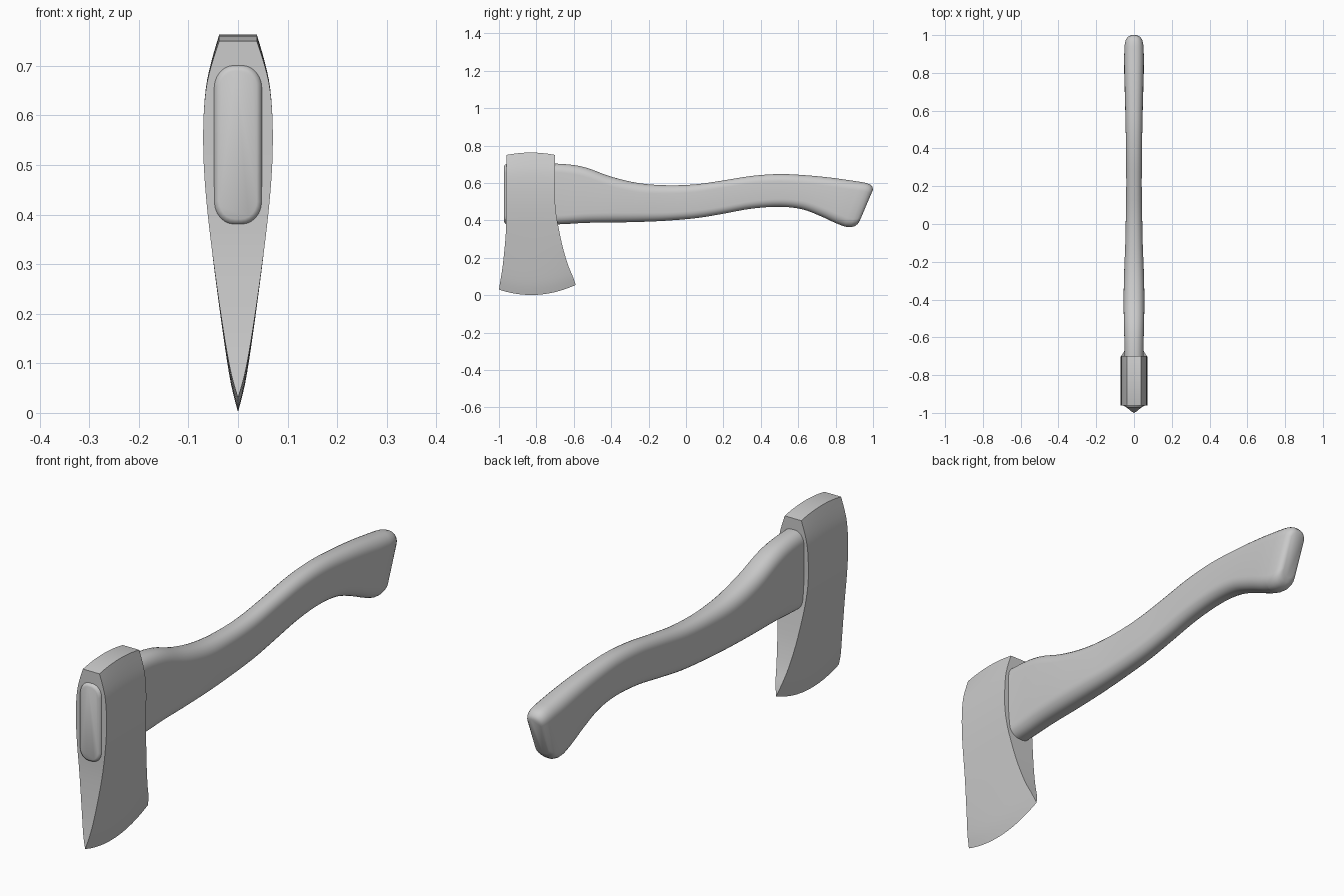
import bpy, bmesh, math

if "Cube" in bpy.data.objects:
    bpy.data.objects.remove(bpy.data.objects["Cube"])


def spline(keys, steps):
    """Catmull-Rom resampling of rows of numbers."""
    out = []
    for i in range(len(keys) - 1):
        p0, p1 = keys[max(i - 1, 0)], keys[i]
        p2, p3 = keys[i + 1], keys[min(i + 2, len(keys) - 1)]
        for k in range(steps):
            t = k / steps
            out.append([0.5 * (2 * b + (c - a) * t + (2 * a - 5 * b + 4 * c - d) * t * t
                               + (3 * b - a - 3 * c + d) * t ** 3)
                        for a, b, c, d in zip(p0, p1, p2, p3)])
    out.append(list(keys[-1]))
    return out


def loft(name, rings, angle):
    """Skin closed rings of equal length and cap both ends."""
    bm = bmesh.new()
    rows = [[bm.verts.new(p) for p in ring] for ring in rings]
    n = len(rows[0])
    for a, b in zip(rows, rows[1:]):
        for i in range(n):
            j = (i + 1) % n
            bm.faces.new((a[i], a[j], b[j], b[i]))
    if name == "handle":
        bm.faces.new(rows[0])
        bm.faces.new(rows[-1])
    else:
        # strip across the poll; the cutting edge closes by welding
        top = rows[0]
        for i in range(n // 2 - 1):
            bm.faces.new((top[i], top[i + 1], top[n - 2 - i], top[n - 1 - i]))
    bmesh.ops.remove_doubles(bm, verts=bm.verts, dist=1e-5)
    bmesh.ops.recalc_face_normals(bm, faces=bm.faces)
    mesh = bpy.data.meshes.new(name)
    bm.to_mesh(mesh)
    bm.free()
    ob = bpy.data.objects.new(name, mesh)
    bpy.context.collection.objects.link(ob)
    bpy.ops.object.select_all(action='DESELECT')
    ob.select_set(True)
    bpy.context.view_layer.objects.active = ob
    bpy.ops.object.shade_smooth_by_angle(angle=math.radians(angle))
    return ob


# Axe head rows: front y, front z, back y, back z, arc height, half width
head_keys = [
    (-0.96, 0.75, -0.70, 0.75, 0.013, 0.038),
    (-0.96, 0.70, -0.70, 0.70, 0.008, 0.054),
    (-0.96, 0.65, -0.70, 0.65, 0.004, 0.065),
    (-0.96, 0.58, -0.70, 0.58, 0.0, 0.07),
    (-0.96, 0.50, -0.70, 0.50, 0.0, 0.069),
    (-0.961, 0.42, -0.692, 0.42, 0.0, 0.063),
    (-0.963, 0.34, -0.677, 0.34, 0.0, 0.054),
    (-0.970, 0.25, -0.657, 0.25, -0.005, 0.042),
    (-0.981, 0.15, -0.630, 0.16, -0.018, 0.027),
    (-0.992, 0.08, -0.605, 0.10, -0.032, 0.014),
    (-1.0, 0.03, -0.59, 0.055, -0.04, 0.0),
]
COLS = 12
head_rings = []
for yf, zf, yb, zb, arc, w in spline(head_keys, 3):
    side = []
    for c in range(COLS + 1):
        s = c / COLS
        side.append((yf + (yb - yf) * s, zf + (zb - zf) * s + arc * 4 * s * (1 - s)))
    head_rings.append([(w, y, z) for y, z in side] + [(-w, y, z) for y, z in reversed(side)])
loft("axe_head", head_rings, 30)


def handle_ring(yt, zt, yb, zb, w):
    """Rounded-rectangle section between a top point and a bottom point."""
    h = math.hypot(yt - yb, zt - zb) / 2
    dy, dz = (yt - yb) / (2 * h), (zt - zb) / (2 * h)
    cy, cz = (yt + yb) / 2, (zt + zb) / 2
    rx, rv = w * 0.85, min(w * 0.95, h * 0.8)
    ring = []
    for q, (sx, sv) in enumerate([(1, 1), (-1, 1), (-1, -1), (1, -1)]):
        for k in range(7):
            a = (q + k / 6) * math.pi / 2
            x = sx * (w - rx) + rx * math.cos(a)
            v = sv * (h - rv) + rv * math.sin(a)
            ring.append((x, cy + dy * v, cz + dz * v))
    return ring


# Handle: top y, top z, bottom y, bottom z, half width
handle_keys = [
    (-0.955, 0.703, -0.955, 0.378, 0.05),
    (-0.80, 0.703, -0.80, 0.378, 0.05),
    (-0.66, 0.702, -0.66, 0.380, 0.05),
    (-0.54, 0.684, -0.54, 0.387, 0.053),
    (-0.40, 0.634, -0.40, 0.389, 0.055),
    (-0.25, 0.599, -0.25, 0.392, 0.052),
    (-0.10, 0.588, -0.10, 0.399, 0.046),
    (0.05, 0.593, 0.06, 0.413, 0.043),
    (0.20, 0.614, 0.20, 0.436, 0.041),
    (0.36, 0.639, 0.35, 0.463, 0.042),
    (0.51, 0.648, 0.50, 0.473, 0.044),
    (0.66, 0.640, 0.62, 0.460, 0.047),
    (0.78, 0.628, 0.72, 0.423, 0.05),
    (0.88, 0.614, 0.80, 0.386, 0.052),
    (0.945, 0.604, 0.85, 0.367, 0.051),
]
front_cap = [(-0.972, 0.690, -0.972, 0.391, 0.038), (-0.968, 0.698, -0.968, 0.383, 0.045)]
end_cap = [
    (0.968, 0.599, 0.878, 0.364, 0.049),
    (0.984, 0.592, 0.902, 0.369, 0.045),
    (0.996, 0.580, 0.918, 0.381, 0.038),
    (1.0, 0.565, 0.929, 0.398, 0.028),
]
loft("handle", [handle_ring(*k) for k in front_cap + spline(handle_keys, 4) + end_cap], 50)
